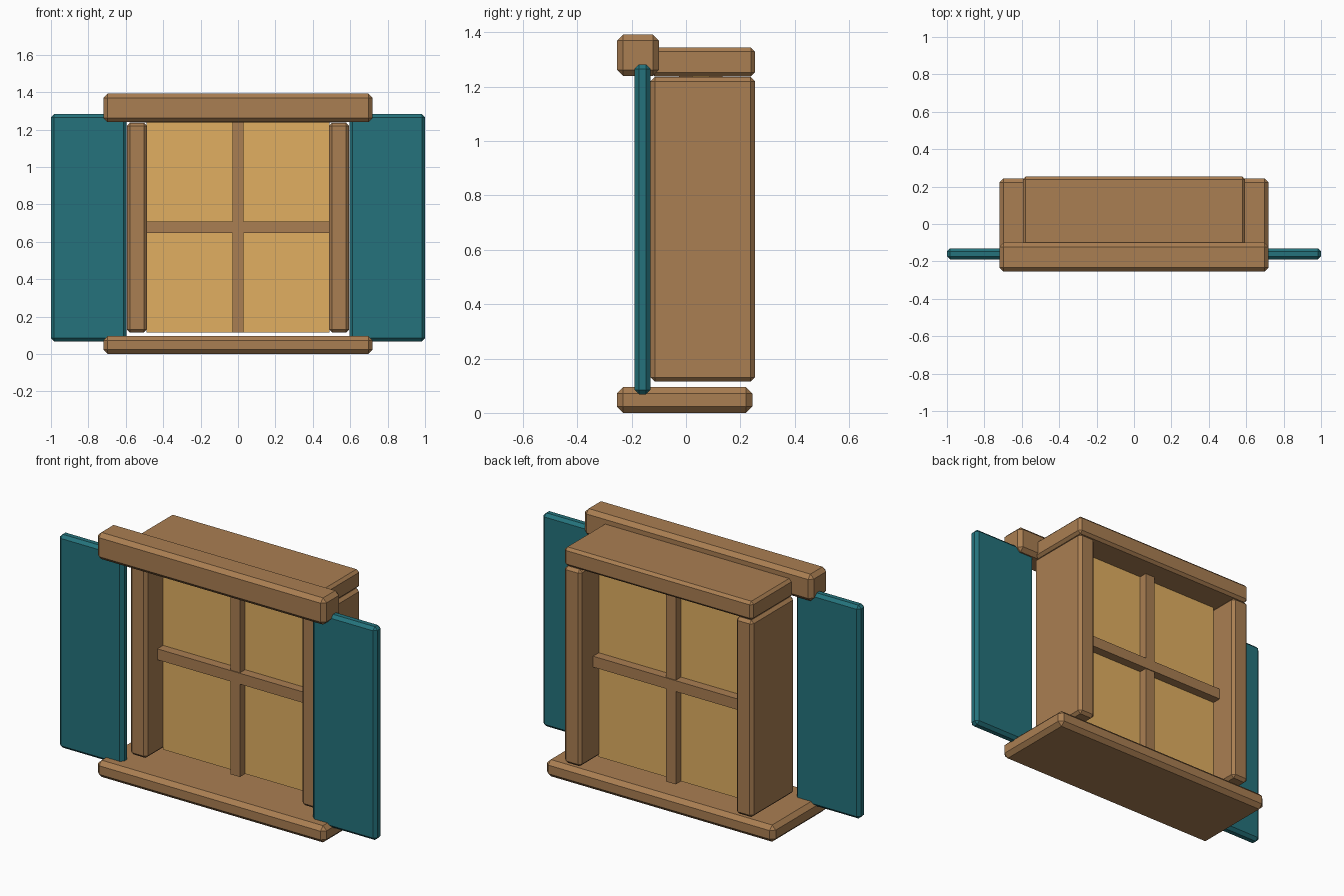
import bpy

if "Cube" in bpy.data.objects:
    bpy.data.objects.remove(bpy.data.objects["Cube"])


def material(name, color):
    m = bpy.data.materials.new(name)
    m.diffuse_color = (*color, 1)
    m.use_nodes = True
    m.node_tree.nodes["Principled BSDF"].inputs["Base Color"].default_value = m.diffuse_color
    return m


wood = material("wood", (0.40, 0.21, 0.085))
glow = material("warm_glass", (0.75, 0.43, 0.12))
teal = material("teal_paint", (0.018, 0.17, 0.20))


def box(name, x, y, z, mat, chamfer=0.0):
    """Box from (min, max) ranges with optional one-step chamfer."""
    spans = (x, y, z)
    bpy.ops.mesh.primitive_cube_add(size=1, location=[(a + b) / 2 for a, b in spans])
    ob = bpy.context.object
    ob.name = name
    ob.scale = [b - a for a, b in spans]
    bpy.ops.object.transform_apply(location=False, rotation=False, scale=True)
    ob.data.materials.append(mat)
    if chamfer:
        mod = ob.modifiers.new("chamfer", 'BEVEL')
        mod.width = chamfer
        mod.segments = 1
    return ob


# Horizontal frame members
box("sill", (-0.72, 0.72), (-0.254, 0.244), (0, 0.095), wood, 0.023)
box("lintel", (-0.72, 0.72), (-0.254, -0.10), (1.24, 1.392), wood, 0.022)
box("header", (-0.594, 0.594), (-0.13, 0.254), (1.238, 1.344), wood, 0.015)

# Jambs and shutters on both sides
for side, s in (("left", -1), ("right", 1)):
    box(side + "_jamb", sorted((s * 0.487, s * 0.594)), (-0.13, 0.254),
        (0.115, 1.236), wood, 0.016)
    box(side + "_shutter", sorted((s * 0.595, s * 1.0)), (-0.19, -0.13),
        (0.068, 1.282), teal, 0.017)

# Glass and crossing glazing bars
box("glass_pane", (-0.488, 0.488), (0.022, 0.088), (0.115, 1.24), glow)
box("vertical_bar", (-0.03, 0.03), (-0.025, 0.135), (0.115, 1.24), wood)
box("horizontal_bar", (-0.488, 0.488), (-0.03, 0.14), (0.646, 0.708), wood)
